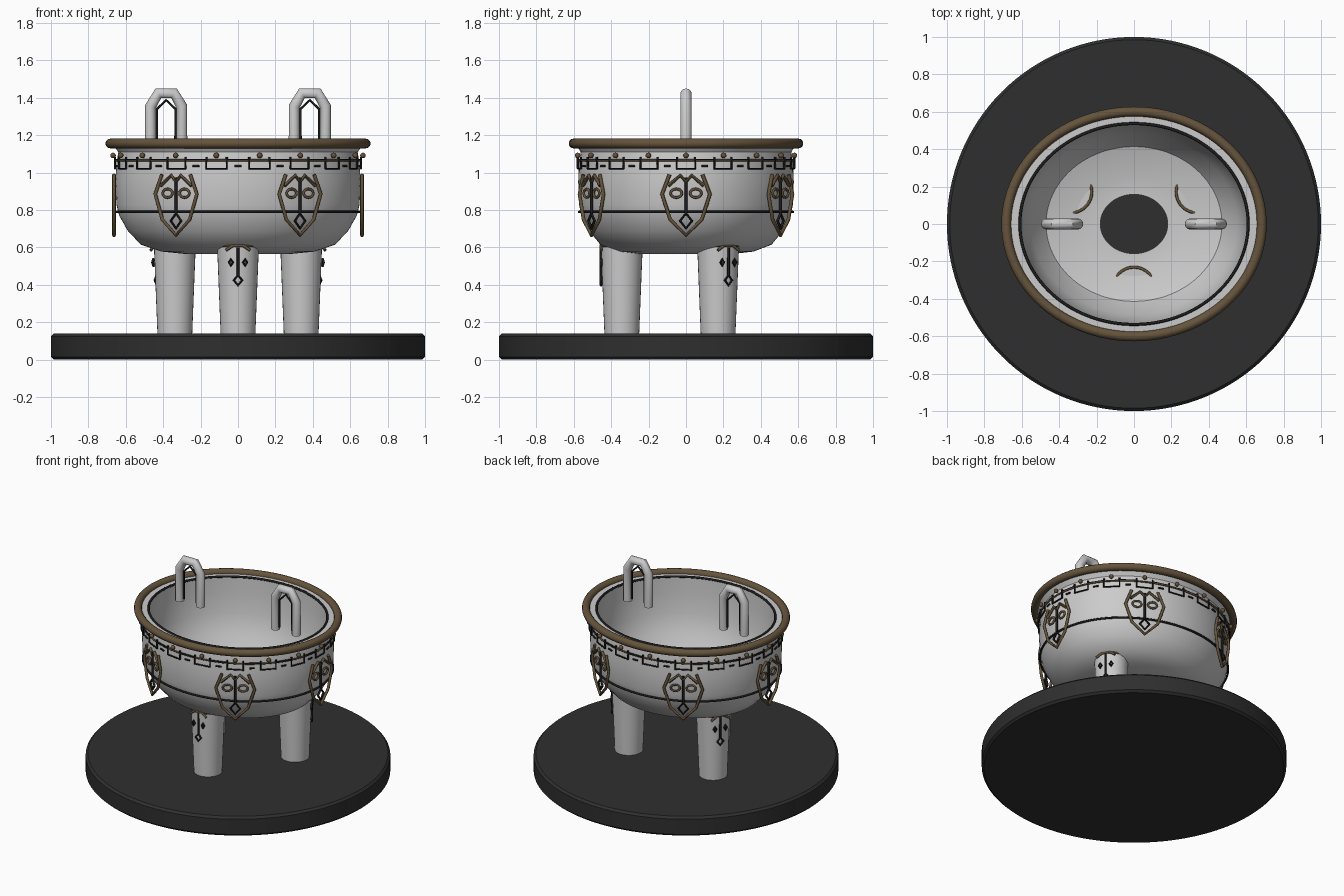
import bpy, bmesh, math
from mathutils import Vector

if "Cube" in bpy.data.objects:
    bpy.data.objects.remove(bpy.data.objects["Cube"])

FLAT = 0.88  # the bowl is an ellipse: y radius / x radius


def material(name, rgb):
    m = bpy.data.materials.new(name)
    m.diffuse_color = (*rgb, 1)
    m.use_nodes = True
    m.node_tree.nodes["Principled BSDF"].inputs["Base Color"].default_value = m.diffuse_color
    return m


PALE = material("pale_silver", (0.60, 0.60, 0.60))
BRONZE = material("dull_bronze", (0.13, 0.088, 0.045))
BLACK = material("black_line", (0.012, 0.012, 0.012))
STONE = material("dark_stone", (0.028, 0.028, 0.028))


def finish(name, mesh, mat, angle=35):
    mesh.materials.clear()
    mesh.materials.append(mat)
    obj = bpy.data.objects.new(name, mesh)
    bpy.context.collection.objects.link(obj)
    bpy.ops.object.select_all(action='DESELECT')
    obj.select_set(True)
    bpy.context.view_layer.objects.active = obj
    bpy.ops.object.shade_smooth_by_angle(angle=math.radians(angle))
    return obj


def lathe(name, profile, mat, flat=1.0, closed=False, steps=96, centre=(0, 0), angle=35):
    """Revolve (radius, z) points around z; open profiles get end caps."""
    bm = bmesh.new()
    rings = []
    for r, z in profile:
        rings.append([bm.verts.new((centre[0] + r * math.cos(a), centre[1] + flat * r * math.sin(a), z))
                      for a in (2 * math.pi * i / steps for i in range(steps))])
    pairs = list(zip(rings, rings[1:])) + ([(rings[-1], rings[0])] if closed else [])
    for lo, hi in pairs:
        for i in range(steps):
            j = (i + 1) % steps
            bm.faces.new((lo[i], lo[j], hi[j], hi[i]))
    if not closed:
        bm.faces.new(rings[0])
        bm.faces.new(rings[-1])
    bmesh.ops.recalc_face_normals(bm, faces=bm.faces)
    mesh = bpy.data.meshes.new(name)
    bm.to_mesh(mesh)
    bm.free()
    return finish(name, mesh, mat, angle)


def tubes(name, paths, radius, mat, res=2):
    """Round rods along (points, closed) paths, joined in one mesh."""
    cu = bpy.data.curves.new(name + "_path", 'CURVE')
    cu.dimensions = '3D'
    cu.bevel_depth, cu.bevel_resolution, cu.use_fill_caps = radius, res, True
    for pts, closed in paths:
        s = cu.splines.new('POLY')
        s.points.add(len(pts) - 1)
        for p, co in zip(s.points, pts):
            p.co = (*co, 1)
        s.use_cyclic_u = closed
    tmp = bpy.data.objects.new(name + "_tmp", cu)
    bpy.context.collection.objects.link(tmp)
    deps = bpy.context.evaluated_depsgraph_get()
    mesh = bpy.data.meshes.new_from_object(tmp.evaluated_get(deps))
    bpy.data.objects.remove(tmp)
    bpy.data.curves.remove(cu)
    mesh.name = name
    return finish(name, mesh, mat, 50)


def oval(r, z, a):
    return Vector((r * math.cos(a), FLAT * r * math.sin(a), z))


def hoop(name, r, z, tube, mat, res=2):
    pts = [oval(r, z, 2 * math.pi * i / 96) for i in range(96)]
    return tubes(name, [(pts, True)], tube, mat, res)


def panel(origin, a):
    """Map flat (u, z) drawings onto an upright plane facing angle a."""
    side = Vector((-math.sin(a), math.cos(a), 0))
    return lambda pts: [Vector((origin[0], origin[1], 0)) + side * u + Vector((0, 0, z)) for u, z in pts]


def diamond(u, z, w, h):
    return [(u, z + h), (u + w, z), (u, z - h), (u - w, z)]


# round base
lathe("base", [(0.985, 0), (1, 0.015), (1, 0.125), (0.985, 0.14)], STONE, steps=128)

# oval bowl with open bottom, outer wall then inner wall
lathe("bowl", [(0.18, 0.565), (0.28, 0.565), (0.41, 0.578), (0.52, 0.615), (0.59, 0.69), (0.635, 0.77),
               (0.65, 0.83), (0.655, 0.95), (0.65, 1.05), (0.64, 1.11), (0.67, 1.155), (0.61, 1.155),
               (0.605, 1.05), (0.59, 0.90), (0.55, 0.77), (0.47, 0.655), (0.28, 0.602), (0.18, 0.60)],
      PALE, FLAT, closed=True)
hoop("rim", 0.683, 1.156, 0.026, BRONZE, 4)
hoop("mouth_line", 0.61, 1.155, 0.008, BLACK)
hoop("belly_line", 0.649, 0.79, 0.007, BLACK)
hoop("neck_line", 0.657, 1.066, 0.006, BRONZE)

# stepped border and beads around the neck
step = math.radians(20)
wave, dashes = [], []
bm = bmesh.new()
for i in range(18):
    a = i * step
    for da, z in ((-0.24, 1.07), (-0.24, 1.022), (0.24, 1.022), (0.24, 1.07)):
        wave.append(oval(0.66, z, a + da * step))
    dashes.append(([oval(0.66, 1.035, a + t * step) for t in (0.42, 0.58)], False))
    for t in (-0.24, 0.24):
        dashes.append(([oval(0.66, z, a + t * step) for z in (1.065, 1.085)], False))
    ball = bmesh.ops.create_uvsphere(bm, u_segments=12, v_segments=8, radius=0.015)
    bmesh.ops.translate(bm, verts=ball["verts"], vec=oval(0.668, 1.092, a))
mesh = bpy.data.meshes.new("neck_beads")
bm.to_mesh(mesh)
bm.free()
finish("neck_beads", mesh, BRONZE, 60)
tubes("stepped_border", [(wave, True)] + dashes, 0.006, BLACK)

# six masks around the belly
outline, eyes, details = [], [], []
for i in range(6):
    a = i * math.pi / 3
    put = panel(oval(0.663, 0, a), a)
    outline.append((put([(-0.088, 0.99), (-0.128, 0.885), (-0.085, 0.75), (0, 0.665),
                         (0.085, 0.75), (0.128, 0.885), (0.088, 0.99)]), False))
    outline.append((put([(-0.095, 0.93), (-0.03, 0.985), (0, 0.95), (0.03, 0.985), (0.095, 0.93)]), False))
    for s in (-1, 1):
        ring = [(s * 0.052 + 0.03 * math.cos(t), 0.89 + 0.023 * math.sin(t))
                for t in (k * math.pi / 8 for k in range(16))]
        eyes.append((put(ring), True))
    details.append((put([(0, 0.975), (0, 0.785)]), False))
    details.append((put(diamond(0, 0.742, 0.032, 0.04)), True))
tubes("mask_outlines", outline, 0.01, BRONZE)
tubes("mask_eyes", eyes, 0.007, BRONZE)
tubes("mask_noses_and_mouths", details, 0.008, BLACK)

# three tapered legs with collars and small faces
faces, brows, collars = [], [], []
for n, deg in enumerate((-90, 30, 150)):
    a = math.radians(deg)
    c = oval(0.39, 0, a)
    lathe(f"leg_{n + 1}", [(0.093, 0.14), (0.112, 0.612)], PALE, steps=32, centre=(c.x, c.y))
    collars.append(([(c.x + 0.112 * math.cos(t), c.y + 0.112 * math.sin(t), 0.61)
                     for t in (k * math.pi / 16 for k in range(32))], True))
    out = Vector((math.cos(a), math.sin(a), 0))
    put = panel(c + out * 0.111, a)
    faces.append((put([(0, 0.60), (0, 0.45)]), False))
    faces.append((put(diamond(0, 0.425, 0.022, 0.027)), True))
    for s in (-1, 1):
        faces.append((put(diamond(s * 0.038, 0.52, 0.01, 0.018)), True))
        brows.append((put([(s * 0.025, 0.612), (s * 0.065, 0.585)]), False))
tubes("leg_collars", collars, 0.008, BRONZE)
tubes("leg_brows", brows, 0.008, BRONZE)
tubes("leg_faces", faces, 0.007, BLACK)

# two upright arched handles with a thin inner arch
for name, cx in (("left", -0.384), ("right", 0.384)):
    arch = [(-0.083, 1.12), (-0.083, 1.355), (-0.042, 1.424), (0.042, 1.424), (0.083, 1.355), (0.083, 1.12)]
    inner = [(-0.05, 1.14), (-0.05, 1.34), (0, 1.388), (0.05, 1.34), (0.05, 1.14)]
    tubes(name + "_handle", [([(cx + x, 0, z) for x, z in arch], False)], 0.03, PALE, 4)
    tubes(name + "_handle_line", [([(cx + x, 0, z) for x, z in inner], False)], 0.007, BLACK)
